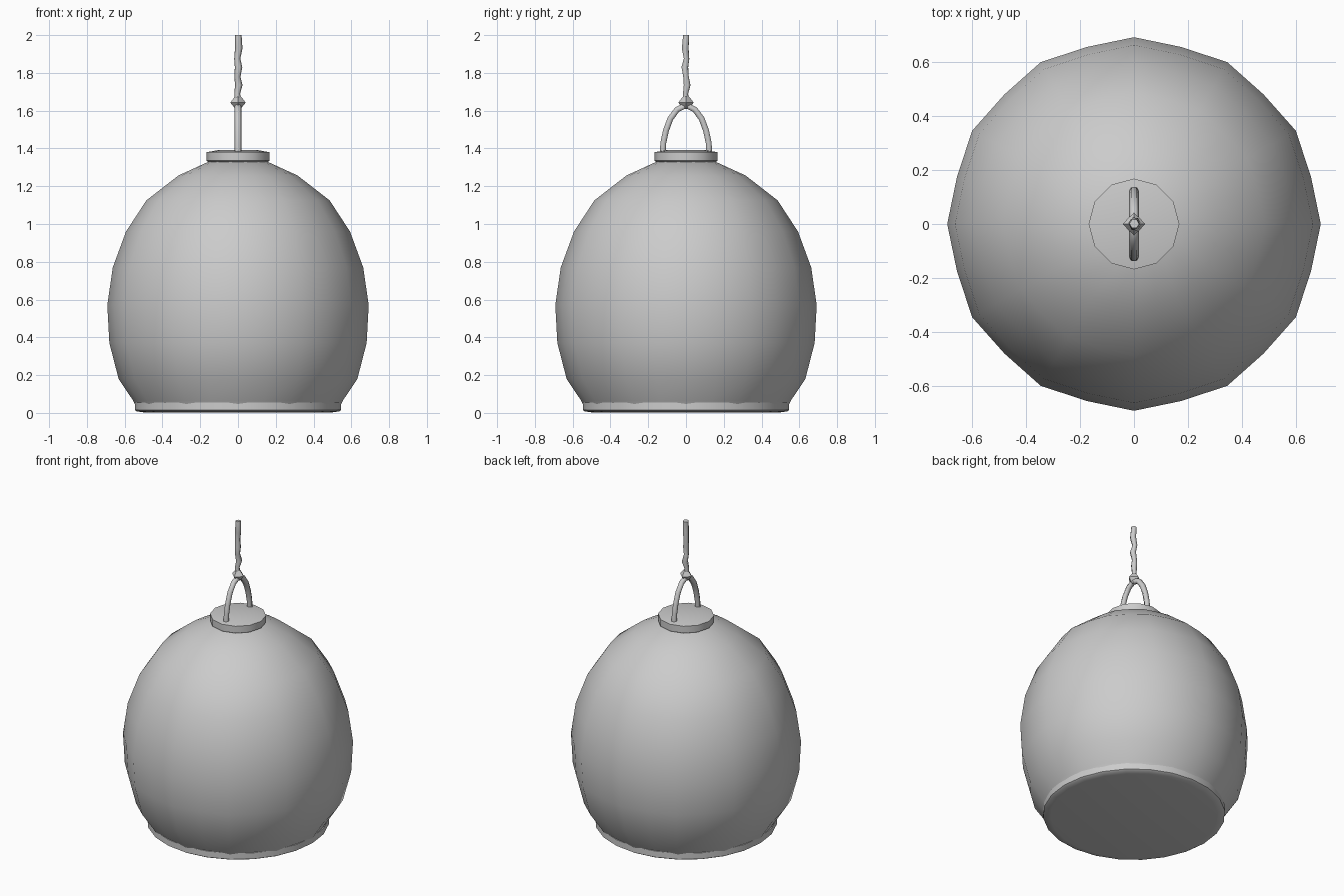
import bpy, bmesh, math

if "Cube" in bpy.data.objects:
    bpy.data.objects.remove(bpy.data.objects["Cube"])


def lathe(name, profile, sides, angle, odd_scale=1.0):
    """Spin an (r, z) profile about z, capping both ends."""
    bm = bmesh.new()
    rings = []
    for r, z in profile:
        ring = []
        for i in range(sides):
            a = 2 * math.pi * i / sides
            s = odd_scale if i % 2 else 1.0
            ring.append(bm.verts.new((r * s * math.cos(a), r * s * math.sin(a), z)))
        rings.append(ring)
    for lo, hi in zip(rings, rings[1:]):
        for i in range(sides):
            j = (i + 1) % sides
            bm.faces.new((lo[i], lo[j], hi[j], hi[i]))
    bm.faces.new(rings[0][::-1])
    bm.faces.new(rings[-1])
    me = bpy.data.meshes.new(name)
    bm.to_mesh(me)
    bm.free()
    ob = bpy.data.objects.new(name, me)
    bpy.context.collection.objects.link(ob)
    bpy.ops.object.select_all(action='DESELECT')
    ob.select_set(True)
    bpy.context.view_layer.objects.active = ob
    bpy.ops.object.shade_smooth_by_angle(angle=math.radians(angle))
    return ob


def tube(name, points, radius):
    """Thin low-poly rod along (x, y, z, thickness) points."""
    cu = bpy.data.curves.new(name, 'CURVE')
    cu.dimensions = '3D'
    cu.bevel_depth = radius
    cu.bevel_resolution = 1
    cu.use_fill_caps = True
    sp = cu.splines.new('POLY')
    sp.points.add(len(points) - 1)
    for p, (x, y, z, t) in zip(sp.points, points):
        p.co = (x, y, z, 1)
        p.radius = t
    sp.use_smooth = True
    ob = bpy.data.objects.new(name, cu)
    bpy.context.collection.objects.link(ob)
    return ob


# Rounded shade
lathe("lamp_shade", [(0.545, 0.045), (0.555, 0.065), (0.632, 0.18), (0.681, 0.37),
                     (0.692, 0.57), (0.663, 0.77), (0.593, 0.96), (0.485, 1.125),
                     (0.315, 1.257), (0.14, 1.337)], 24, 40, 0.981)

# Closed bottom rim with a chamfered lower edge
lathe("bottom_rim", [(0.50, 0.06), (0.546, 0.055), (0.546, 0.015), (0.535, 0.008),
                     (0.50, 0.003)][::-1], 24, 30)

# Top collar
lathe("top_collar", [(0.15, 1.325), (0.168, 1.335), (0.168, 1.38), (0.10, 1.392)], 12, 35)

# Arched handle
half = [(0.123, 1.37), (0.12, 1.43), (0.106, 1.495), (0.083, 1.557), (0.047, 1.606)]
arch = [(-y, z) for y, z in half] + [(0, 1.628)] + half[::-1]
tube("handle", [(0, y, z, 1) for y, z in arch], 0.018)

# Knot where the cord meets the handle
lathe("cord_knot", [(0.014, 1.61), (0.041, 1.643), (0.016, 1.675)], 8, 30, 0.75)

# Slightly twisted hanging cord
tube("cord", [(0, 0, 1.64, 1), (-0.004, -0.002, 1.69, 0.85), (0.004, 0.006, 1.735, 1.1),
              (-0.003, 0.0, 1.78, 0.9), (0.003, -0.006, 1.83, 1.1), (-0.004, 0.003, 1.875, 0.9),
              (0.004, -0.004, 1.93, 1.1), (0.001, 0.001, 2.0, 1)], 0.018)
